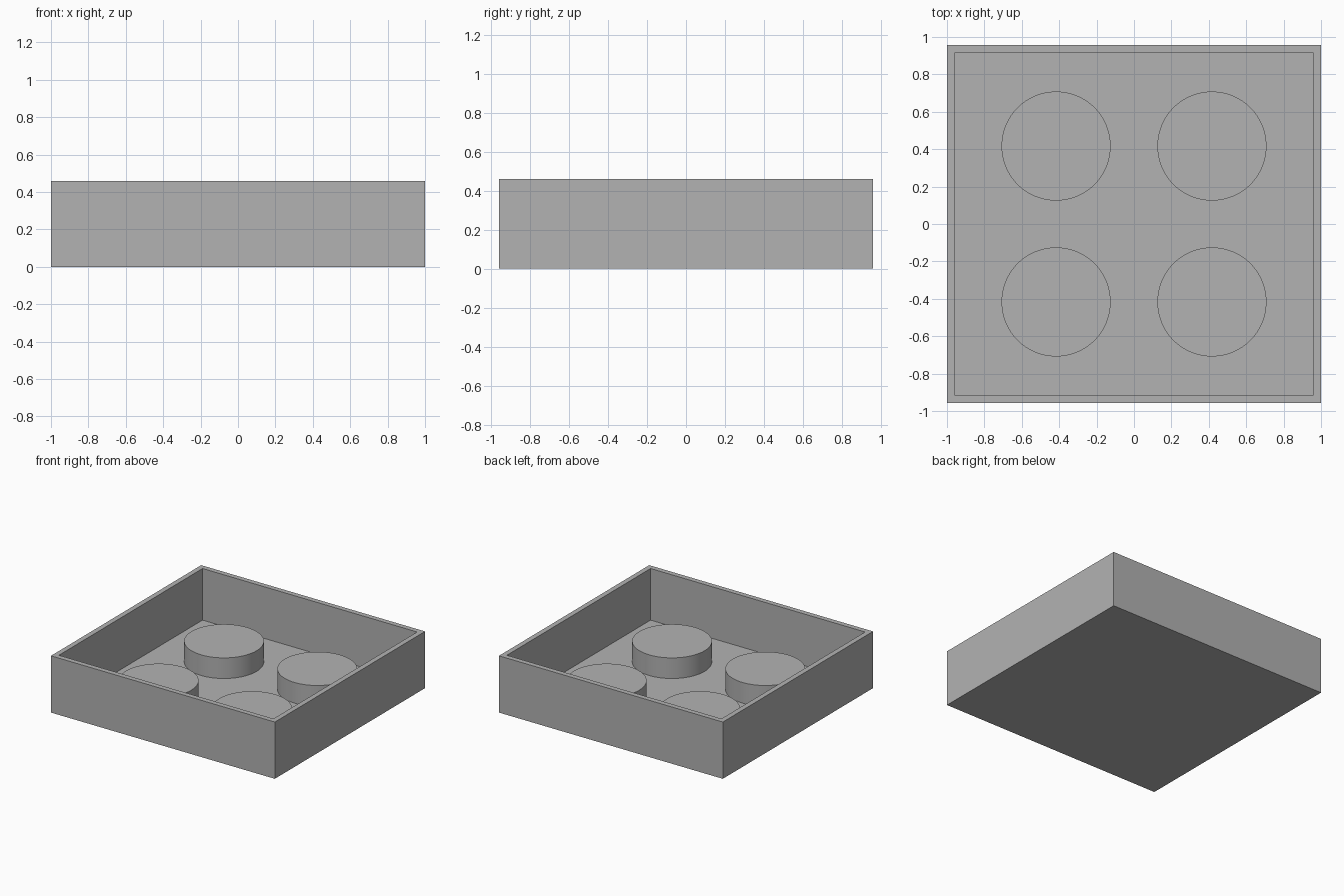
import bpy
import bmesh
from mathutils import Matrix, Vector

default_cube = bpy.data.objects.get("Cube")
if default_cube:
    bpy.data.objects.remove(default_cube, do_unlink=True)

UNIT = 1 / 12                      # the model is 24 units long
LENGTH, DEPTH, HEIGHT = 24 * UNIT, 23 * UNIT, 5.5 * UNIT
WALL = 0.5 * UNIT                  # wall and floor thickness
PEG_RADIUS, PEG_HEIGHT, PEG_OFFSET = 3.5 * UNIT, 2 * UNIT, 5 * UNIT

grey = bpy.data.materials.new("plain grey")
grey.use_nodes = True
colour = (0.448, 0.448, 0.448, 1)
grey.diffuse_color = colour
grey.node_tree.nodes["Principled BSDF"].inputs["Base Color"].default_value = colour


def add_object(name, bm):
    mesh = bpy.data.meshes.new(name)
    bm.to_mesh(mesh)
    bm.free()
    mesh.materials.append(grey)
    obj = bpy.data.objects.new(name, mesh)
    bpy.context.collection.objects.link(obj)
    return obj


# Open tray: a box whose top is inset and sunk to the floor
bm = bmesh.new()
bmesh.ops.create_cube(bm, size=1, matrix=Matrix.Translation((0, 0, HEIGHT / 2))
                      @ Matrix.Diagonal((LENGTH, DEPTH, HEIGHT, 1)))
top = max(bm.faces, key=lambda f: f.calc_center_median().z)
bmesh.ops.inset_region(bm, faces=[top], thickness=WALL, use_even_offset=True)
floor = bmesh.ops.extrude_discrete_faces(bm, faces=[top])["faces"][0]
bmesh.ops.translate(bm, verts=floor.verts, vec=Vector((0, 0, WALL - HEIGHT)))
bmesh.ops.recalc_face_normals(bm, faces=bm.faces)
add_object("tray", bm)

# Four round pegs standing on the floor
for side, x in (("right", -PEG_OFFSET), ("left", PEG_OFFSET)):
    for end, y in (("front", -PEG_OFFSET), ("back", PEG_OFFSET)):
        bm = bmesh.new()
        bmesh.ops.create_cone(bm, cap_ends=True, segments=96, depth=PEG_HEIGHT,
                              radius1=PEG_RADIUS, radius2=PEG_RADIUS)
        # Drop the hidden base that would coincide with the floor
        base = min(bm.faces, key=lambda f: f.calc_center_median().z)
        bmesh.ops.delete(bm, geom=[base], context="FACES_ONLY")
        peg = add_object(f"{end}_{side}_peg", bm)
        peg.location = (x, y, WALL + PEG_HEIGHT / 2)
        bpy.ops.object.select_all(action="DESELECT")
        peg.select_set(True)
        bpy.context.view_layer.objects.active = peg
        bpy.ops.object.shade_smooth_by_angle()
